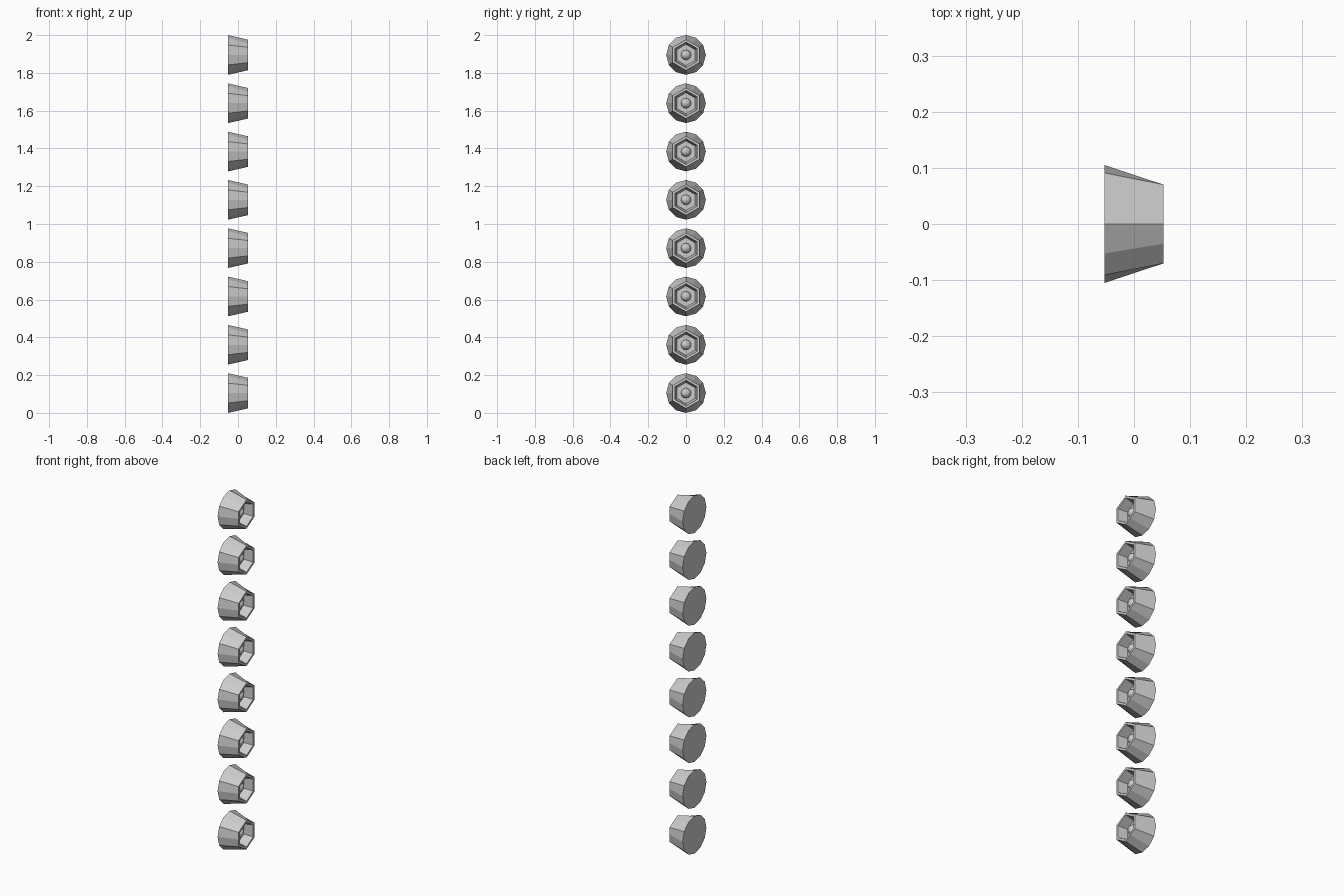
import bpy, bmesh
from math import sin, cos, pi, radians
from mathutils import Matrix

if "Cube" in bpy.data.objects:
    bpy.data.objects.remove(bpy.data.objects["Cube"])

COUNT = 8
R = 0.105                       # base radius
PITCH = (2 - 2 * R) / (COUNT - 1)
HALF = 0.0525                   # half depth along x


def ring(bm, x, r, hexagonal):
    """Twelve points, with a corner at the top; hexagonal pulls every second one inward."""
    pts = []
    for i in range(12):
        a = pi / 2 + i * pi / 6
        k = r * cos(pi / 6) if hexagonal and i % 2 else r
        pts.append(bm.verts.new((x, k * cos(a), k * sin(a))))
    return pts


def bridge(bm, a, b):
    for i in range(12):
        j = (i + 1) % 12
        bm.faces.new((a[i], a[j], b[j], b[i]))


def make_object(name, bm, z):
    bmesh.ops.recalc_face_normals(bm, faces=bm.faces)
    mesh = bpy.data.meshes.new(name)
    bm.to_mesh(mesh)
    bm.free()
    ob = bpy.data.objects.new(name, mesh)
    ob.location.z = z
    bpy.context.collection.objects.link(ob)
    return ob


def housing(n, z):
    # round base lofted to a hexagonal rim, then into the recess
    bm = bmesh.new()
    rings = [ring(bm, -HALF, R, False),
             ring(bm, HALF, 0.081, True),
             ring(bm, HALF, 0.068, True),
             ring(bm, 0.002, 0.056, True)]
    for a, b in zip(rings, rings[1:]):
        bridge(bm, a, b)
    bm.faces.new(rings[0])
    bm.faces.new(rings[-1])
    make_object(f"lamp_housing_{n}", bm, z)


def bulb(n, z):
    # small low-poly ball seated in the recess floor
    bm = bmesh.new()
    bmesh.ops.create_uvsphere(bm, u_segments=12, v_segments=8, radius=0.027,
                              matrix=Matrix.Translation((0.006, 0, 0)) @ Matrix.Rotation(radians(90), 4, 'Y'))
    make_object(f"lamp_bulb_{n}", bm, z)


for n in range(COUNT):
    housing(n + 1, R + n * PITCH)
    bulb(n + 1, R + n * PITCH)
